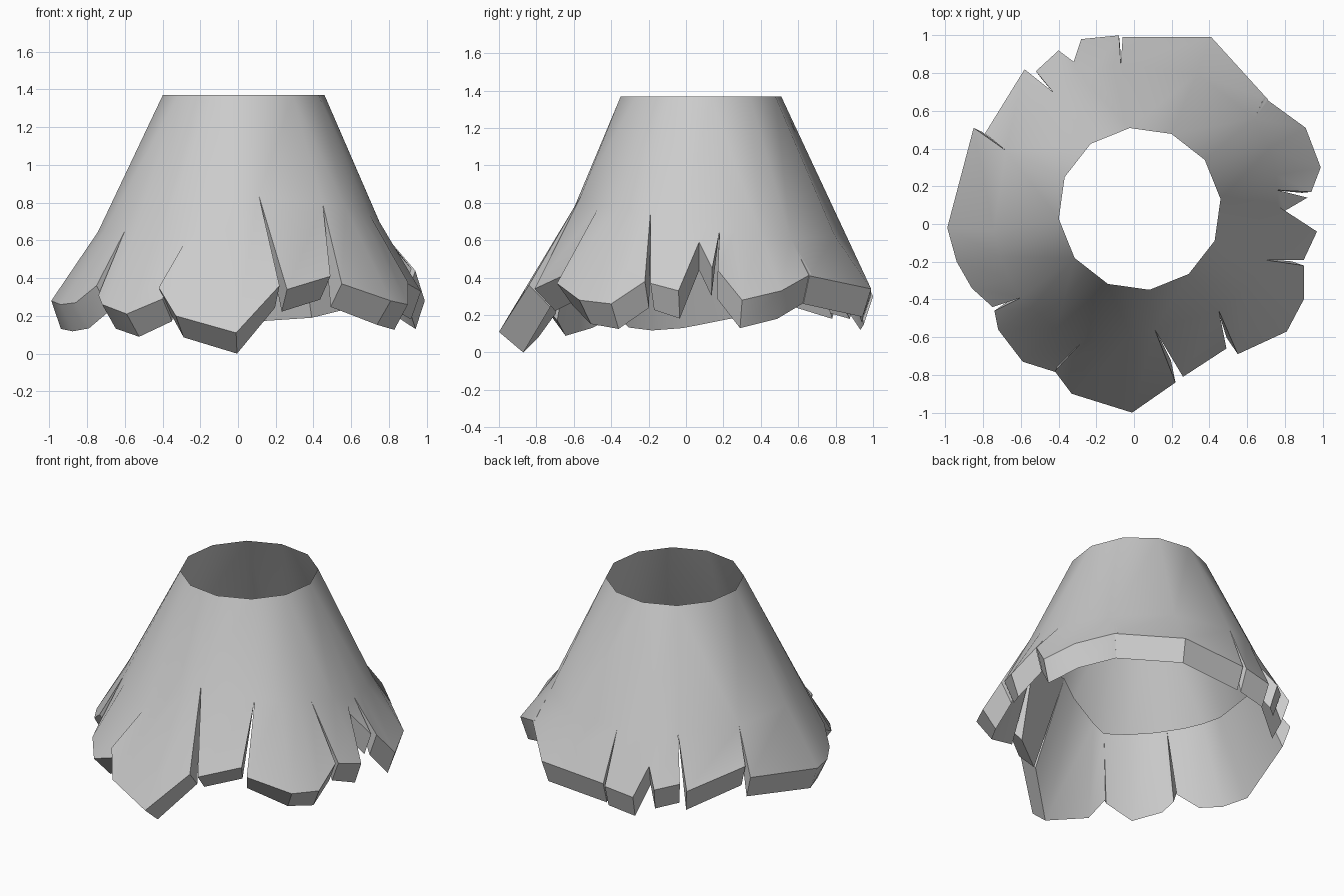
import bpy, bmesh, math
from mathutils import Vector

if "Cube" in bpy.data.objects:
    bpy.data.objects.remove(bpy.data.objects["Cube"])

CX, CY, TAU = 0.03, 0.08, 2 * math.pi

# Hem panels, counter-clockwise from the front: slit tip first, then hem points
PANELS = [
    [(-.27, -.62, .61), (-.42, -.78, .35), (-.33, -.90, .20), (-.01, -1.0, .11), (.22, -.84, .36)],
    [(.11, -.56, .84), (.26, -.81, .34), (.49, -.66, .41)],
    [(.45, -.46, .79), (.55, -.69, .37), (.81, -.57, .28), (.90, -.40, .26), (.90, -.22, .38)],
    [(.69, -.19, .75), (.90, -.19, .37), (.97, -.04, .33), (.80, .07, .59), (.92, .14, .45)],
    [(.76, .18, .65), (.94, .17, .44), (.99, .30, .28), (.91, .51, .33), (.69, .67, .42)],
    [(.64, .56, .61), (.71, .66, .41), (.41, .99, .34), (-.06, .99, .31)],
    [(-.07, .85, .64), (-.08, 1.0, .30), (-.28, .98, .27), (-.32, .86, .45), (-.40, .92, .33), (-.52, .81, .36)],
    [(-.43, .70, .64), (-.58, .82, .33), (-.79, .48, .43)],
    [(-.68, .39, .64), (-.85, .51, .38), (-.99, -.02, .28), (-.94, -.20, .26), (-.86, -.34, .27), (-.75, -.44, .36)],
    [(-.60, -.39, .65), (-.74, -.46, .31), (-.72, -.56, .26), (-.59, -.73, .21), (-.40, -.79, .29)],
]


def ang(p):
    return math.atan2(p[1] - CY, p[0] - CX) % TAU


def rad(p):
    return math.hypot(p[0] - CX, p[1] - CY)


def polar(a, r, z):
    return Vector((CX + r * math.cos(a), CY + r * math.sin(a), z))


def shifted(p, inward, down):
    q = polar(ang(p), rad(p) - inward, p[2] - down)
    return q


bm = bmesh.new()
tips = [bm.verts.new(p[0]) for p in PANELS]
inner_tips = [bm.verts.new(shifted(p[0], .012, 0)) for p in PANELS]
mid_ring = []
n = len(PANELS)

# Torn panels: outer skin, thick hem, lining and slit sides
for k, panel in enumerate(PANELS):
    a, b, pts = panel[0], PANELS[(k + 1) % n][0], panel[1:]
    span = (ang(b) - ang(a)) % TAU
    hem_span = (ang(pts[-1]) - ang(pts[0])) % TAU
    hem = [bm.verts.new(p) for p in pts]
    low = []
    for p in pts:
        front = max(0, -p[1])
        low.append(bm.verts.new(shifted(p, .05 + .08 * front, .15 - .04 * front)))
    mid, lin = [tips[k]], [inner_tips[k]]
    for p in pts[1:-1]:
        f = ((ang(p) - ang(pts[0])) % TAU) / hem_span
        m = polar(ang(a) + f * span, rad(a) + f * (rad(b) - rad(a)), a[2] + f * (b[2] - a[2]))
        mid.append(bm.verts.new(m))
        lin.append(bm.verts.new(shifted(m, .012, 0)))
    mid_ring += mid
    mid.append(tips[(k + 1) % n])
    lin.append(inner_tips[(k + 1) % n])
    for j in range(len(pts) - 1):
        bm.faces.new((hem[j], hem[j + 1], mid[j + 1], mid[j]))
        bm.faces.new((low[j], low[j + 1], hem[j + 1], hem[j]))
        bm.faces.new((low[j + 1], low[j], lin[j], lin[j + 1]))
    bm.faces.new((low[0], hem[0], mid[0], lin[0]))
    bm.faces.new((hem[-1], low[-1], lin[-1], mid[-1]))

# Upper cone: twelve-sided opening bridged down to the slit ring
top = [polar(math.radians(97 + 30 * i), .432, 1.37) for i in range(12)]
top = sorted([bm.verts.new(p) for p in top], key=lambda v: ang(v.co))
mid_ring.sort(key=lambda v: ang(v.co))
nt, nm, i, j = len(top), len(mid_ring), 0, 0


def turn(ring, q):
    return ang(ring[q % len(ring)].co) + TAU * (q // len(ring))


while i < nt or j < nm:
    t, m = top[i % nt], mid_ring[j % nm]
    if j < nm and (i >= nt or turn(mid_ring, j + 1) + turn(mid_ring, j) < turn(top, i + 1) + turn(top, i)):
        bm.faces.new((t, m, mid_ring[(j + 1) % nm]))
        j += 1
    else:
        bm.faces.new((t, m, top[(i + 1) % nt]))
        i += 1

mesh = bpy.data.meshes.new("torn_skirt")
bm.to_mesh(mesh)
bm.free()
skirt = bpy.data.objects.new("torn_skirt", mesh)
bpy.context.collection.objects.link(skirt)
bpy.context.view_layer.objects.active = skirt
skirt.select_set(True)
bpy.ops.object.shade_smooth_by_angle(angle=math.radians(35))
